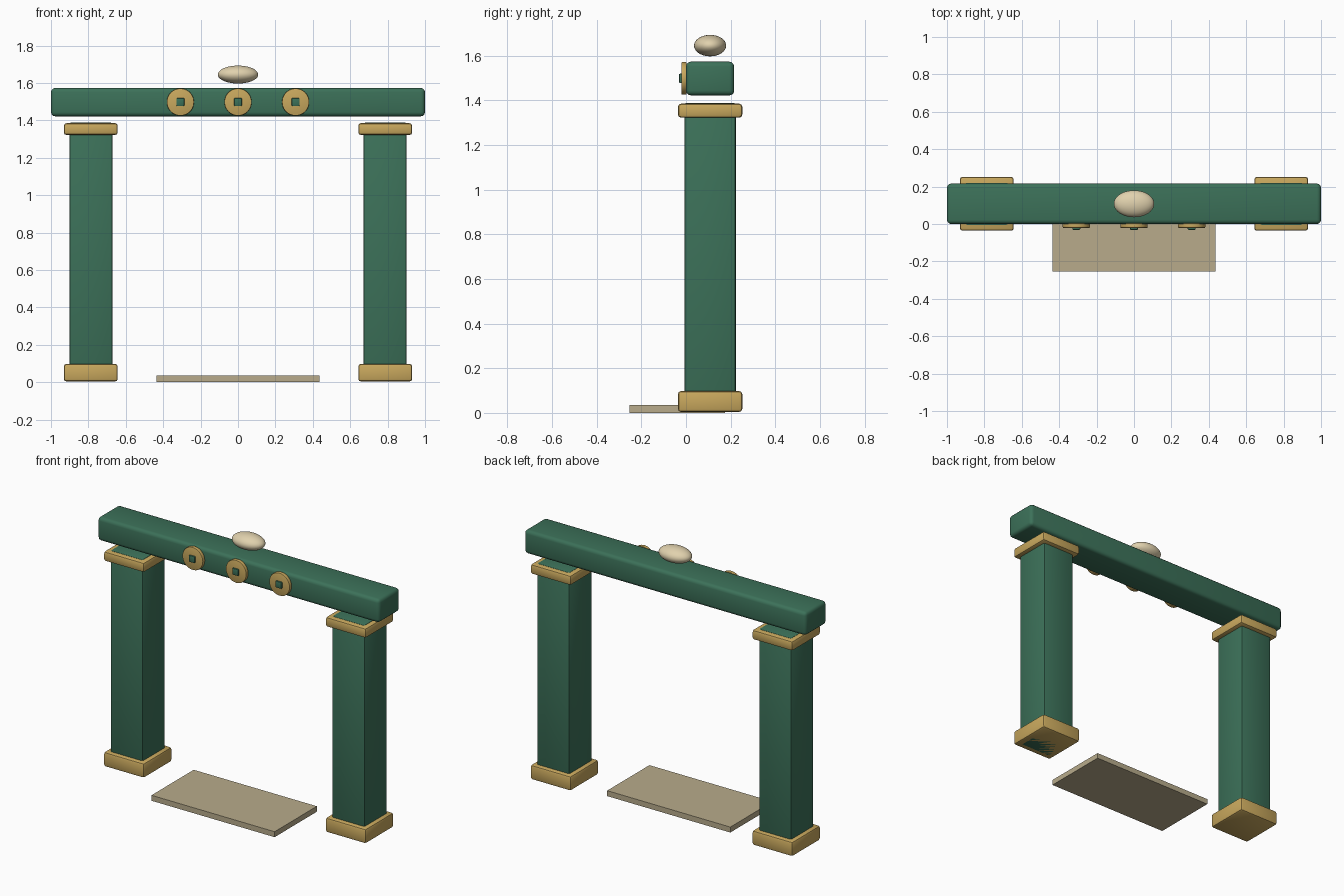
import bpy, math

if "Cube" in bpy.data.objects:
    bpy.data.objects.remove(bpy.data.objects["Cube"])

def material(name, rgb):
    m = bpy.data.materials.new(name)
    m.diffuse_color = (*rgb, 1)
    m.use_nodes = True
    m.node_tree.nodes["Principled BSDF"].inputs["Base Color"].default_value = m.diffuse_color
    return m

GREEN = material("green", (0.045, 0.165, 0.10))
GOLD = material("gold", (0.58, 0.39, 0.11))
STONE = material("stone", (0.48, 0.41, 0.26))
PEARL = material("pearl", (0.75, 0.64, 0.42))

def finish(ob, name, mat, bevel=0.0, segments=2):
    ob.name = name
    ob.data.materials.append(mat)
    bpy.ops.object.transform_apply(location=False, rotation=True, scale=True)
    if bevel:
        b = ob.modifiers.new("soft_edges", 'BEVEL')
        b.width, b.segments = bevel, segments
        b.limit_method = 'ANGLE'
        bpy.ops.object.modifier_apply(modifier=b.name)
    bpy.ops.object.shade_smooth_by_angle(angle=math.radians(35))
    return ob

def box(name, lo, hi, mat, bevel=0.0, segments=2):
    bpy.ops.mesh.primitive_cube_add(size=1, location=[(a + b) / 2 for a, b in zip(lo, hi)])
    ob = bpy.context.object
    ob.scale = [b - a for a, b in zip(lo, hi)]
    return finish(ob, name, mat, bevel, segments)

CY = 0.108  # depth centre line of the gate

# Pillars with base and capital
for side, x in (("left", -0.787), ("right", 0.787)):
    def block(part, w, z0, z1, mat, bevel):
        box(f"{side}_{part}", (x - w, CY - w, z0), (x + w, CY + w, z1), mat, bevel)
    block("pillar", 0.115, 0.004, 1.389, GREEN, 0.01)
    block("pillar_base", 0.144, 0.004, 0.098, GOLD, 0.014)
    block("pillar_capital", 0.144, 1.322, 1.385, GOLD, 0.014)

# Lintel
box("lintel", (-1, CY - 0.108, 1.422), (1, CY + 0.108, 1.573), GREEN, 0.022, 3)

# Round medallions with square studs
for name, x in (("left", -0.308), ("centre", 0.0), ("right", 0.308)):
    bpy.ops.mesh.primitive_cylinder_add(vertices=40, radius=0.073, depth=0.024,
                                        location=(x, -0.009, 1.498),
                                        rotation=(math.pi / 2, 0, 0))
    finish(bpy.context.object, f"{name}_medallion", GOLD, 0.004)
    box(f"{name}_stud", (x - 0.021, -0.031, 1.477), (x + 0.021, -0.005, 1.519), GREEN, 0.004)

# Oval finial above the lintel
bpy.ops.mesh.primitive_uv_sphere_add(segments=40, ring_count=20, radius=1, location=(0, CY, 1.645))
bpy.context.object.scale = (0.108, 0.072, 0.048)
finish(bpy.context.object, "finial", PEARL)

# Door step
box("step", (-0.437, -0.253, 0.0), (0.437, 0.175, 0.035), STONE)
